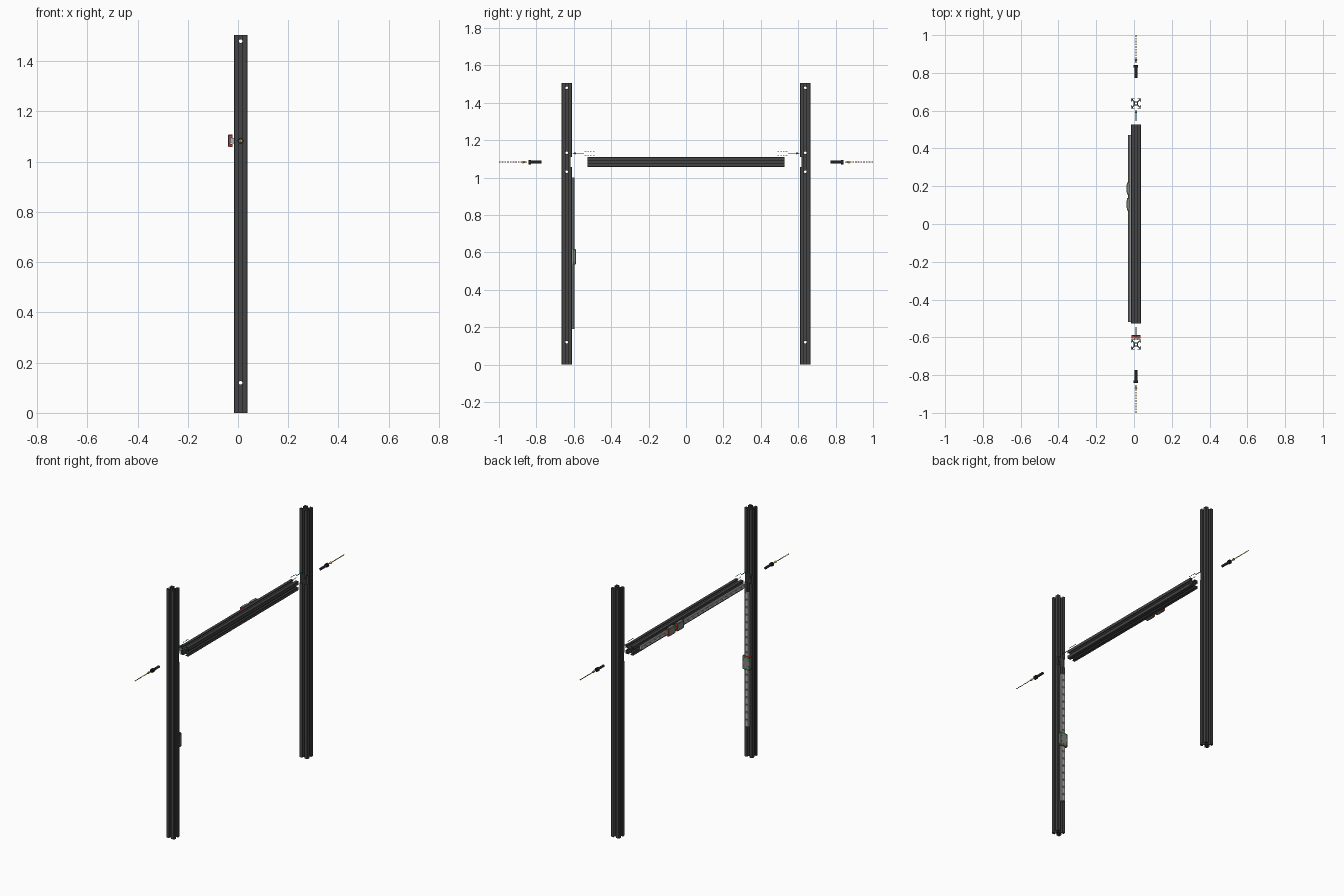
import bpy, bmesh, math
from mathutils import Matrix, Vector

if "Cube" in bpy.data.objects:
    bpy.data.objects.remove(bpy.data.objects["Cube"])

S = 0.00182              # one millimetre
CX = 0.0105              # frame centre plane in x
PY, BZ, H = 0.638, 1.083, 1.505
HALF = 15 * S
mats = {}
COL = {"black": (0.06, 0.06, 0.06), "screw": (0.02, 0.02, 0.025), "steel": (0.45, 0.46, 0.45),
       "block": (0.22, 0.24, 0.23), "green": (0.05, 0.25, 0.07), "red": (0.7, 0.03, 0.03),
       "gold": (0.6, 0.38, 0.06), "blue": (0.04, 0.28, 0.5)}


def finish(name, bm, color):
    me = bpy.data.meshes.new(name)
    bmesh.ops.recalc_face_normals(bm, faces=bm.faces)
    bm.to_mesh(me)
    bm.free()
    ob = bpy.data.objects.new(name, me)
    bpy.context.collection.objects.link(ob)
    if color:
        if color not in mats:
            mats[color] = bpy.data.materials.new(color)
            mats[color].diffuse_color = (*COL[color], 1)
        me.materials.append(mats[color])
    return ob


def extrude(name, loops, length, mat, color):
    """Fill nested 2D outlines (mm) and extrude along local z, centred."""
    cu = bpy.data.curves.new(name, 'CURVE')
    cu.dimensions, cu.fill_mode, cu.extrude = '2D', 'BOTH', length / 2
    for pts in loops:
        sp = cu.splines.new('POLY')
        sp.points.add(len(pts) - 1)
        for p, (x, y) in zip(sp.points, pts):
            p.co = (x * S, y * S, 0, 1)
        sp.use_cyclic_u = True
    tmp = bpy.data.objects.new(name, cu)
    bpy.context.collection.objects.link(tmp)
    dg = bpy.context.evaluated_depsgraph_get()
    me = bpy.data.meshes.new_from_object(tmp.evaluated_get(dg))
    bm = bmesh.new()
    bm.from_mesh(me)
    bpy.data.objects.remove(tmp)
    bpy.data.meshes.remove(me)
    bmesh.ops.remove_doubles(bm, verts=bm.verts, dist=1e-5)
    for f in bm.faces:
        f.smooth = False
        f.material_index = 0
    bm.transform(mat)
    return finish(name, bm, color)


def add_cyl(bm, a, b, r1, r2=None, seg=20):
    a, b = Vector(a), Vector(b)
    m = Matrix.Translation((a + b) / 2) @ (b - a).to_track_quat('Z', 'Y').to_matrix().to_4x4()
    bmesh.ops.create_cone(bm, cap_ends=True, segments=seg, radius1=r1,
                          radius2=r1 if r2 is None else r2, depth=(b - a).length, matrix=m)


def add_box(bm, c, size):
    bmesh.ops.create_cube(bm, size=1, matrix=Matrix.Translation(c) @ Matrix.Diagonal((*size, 1)))


def cut(ob, *cutters):
    tools = [finish("cutter", bm, None) for bm in cutters]
    for t in tools:
        t.hide_render = True
        m = ob.modifiers.new("cut", 'BOOLEAN')
        m.operation, m.object, m.solver = 'DIFFERENCE', t, 'EXACT'
    dg = bpy.context.evaluated_depsgraph_get()
    me = bpy.data.meshes.new_from_object(ob.evaluated_get(dg))
    ob.modifiers.clear()
    ob.data = me
    for t in tools:
        bpy.data.objects.remove(t)


# T-slot profile: one quarter outline turned four times, plus bore and corner hollows
quarter = [(6.5, 4), (10.5, 8.25), (13, 8.25), (13, 4.1), (15, 4.1), (15, 13.5),
           (13.5, 15), (4.1, 15), (4.1, 13), (8.25, 13), (8.25, 10.5), (4, 6.5)]
corner = [(10.9, 10.9), (13.3, 10.9), (13.3, 13.3), (10.9, 13.3)]


def turn(pts, k):
    for _ in range(k):
        pts = [(-y, x) for x, y in pts]
    return pts


bore = [(3.4 * math.cos(i * math.pi / 8), 3.4 * math.sin(i * math.pi / 8)) for i in range(16)]
tslot = [sum((turn(quarter, k) for k in range(4)), []), bore] + [turn(corner, k) for k in range(4)]

# local x -> -Z, local y -> -X, local z -> Y
ALONG_Y = Matrix(((0, -1, 0, 0), (0, 0, 1, 0), (-1, 0, 0, 0), (0, 0, 0, 1)))

# posts with drilled access holes and a notch where the crossbar meets
for s, side in ((-1, "front"), (1, "back")):
    y = s * PY
    post = extrude(side + "_post", tslot, H, Matrix.Translation((CX, y, H / 2)), "black")
    bx, by = bmesh.new(), bmesh.new()
    for z in (0.12, 1.032, 1.133, 1.48):
        add_cyl(bx, (CX - 0.05, y, z), (CX + 0.05, y, z), 4 * S)
    add_box(bx, (CX, y - s * HALF, BZ), (0.1, 0.016, 0.0548))
    for z in (0.12, BZ, 1.48):
        add_cyl(by, (CX, y - 0.05, z), (CX, y + 0.05, z), 4 * S)
    cut(post, bx, by)

# crossbar
extrude("crossbar", tslot, 1.054, Matrix.Translation((CX, 0, BZ)) @ ALONG_Y, "black")

# linear rails and carriages
rail_pts = [(-6, 0), (6, 0), (6, 4), (5, 4.7), (5, 5.8), (6, 6.5), (6, 7.6), (5.6, 8),
            (-5.6, 8), (-6, 7.6), (-6, 6.5), (-5, 5.8), (-5, 4.7), (-6, 4)]


def saddle(w, lo, hi):
    return [[(-w, lo), (-6.5, lo), (-6.5, 8.4), (6.5, 8.4), (6.5, lo), (w, lo),
             (w, hi - 1), (w - 1, hi), (1 - w, hi), (-w, hi - 1)]]


def rail(name, length, mat):
    ob = extrude(name, [rail_pts], length, Matrix(), "steel")
    n = int(length / (25 * S))
    bore, sink = bmesh.new(), bmesh.new()
    for i in range(n):
        z = (i - (n - 1) / 2) * 25 * S
        add_cyl(sink, (0, 3.5 * S, z), (0, 10 * S, z), 3 * S, seg=16)
        add_cyl(bore, (0, -S, z), (0, 5 * S, z), 1.75 * S, seg=12)
    cut(ob, sink, bore)
    ob.data.transform(mat)


def carriage(name, length, mat):
    body = length - 13 * S
    ob = extrude(name + "_block", saddle(13.5, 3, 12.2), body, Matrix(), "block")
    holes = bmesh.new()
    for x in (-10, 10):
        for z in (-0.3, 0.3):
            add_cyl(holes, (x * S, 9 * S, z * body), (x * S, 14 * S, z * body), 1.5 * S, seg=12)
    cut(ob, holes)
    ob.data.transform(mat)
    for s, end in ((-1, "lower"), (1, "upper")):
        def at(d):
            return mat @ Matrix.Translation((0, 0, s * (body / 2 + d * S)))
        extrude(f"{name}_{end}_cap", saddle(13, 3.2, 11.8), 5 * S, at(2.5), "green")
        extrude(f"{name}_{end}_wiper", saddle(12.6, 3.4, 11.5), 1.5 * S, at(5.75), "red")


T = Matrix.Translation
rail("crossbar_rail", 0.99, T((CX - HALF, -0.025, BZ)) @ ALONG_Y)
rail("post_rail", 0.81, T((CX, HALF - PY, 0.595)))
for i, y in enumerate((0.105, 0.188)):
    carriage(f"crossbar_carriage_{i + 1}", 0.065, T((CX - HALF, y, BZ)) @ ALONG_Y)
carriage("post_carriage", 0.083, T((CX, HALF - PY, 0.578)))


# socket screws, dashed assembly arrows and slide markers at both ends
def smooth(ob):
    bpy.context.view_layer.objects.active = ob
    bpy.ops.object.select_all(action='DESELECT')
    ob.select_set(True)
    bpy.ops.object.shade_smooth_by_angle(angle=math.radians(35))


for s, side in ((-1, "front"), (1, "back")):
    bm = bmesh.new()
    add_cyl(bm, (CX, s * 0.842, BZ), (CX, s * 0.8274, BZ), 6.5 * S, seg=24)
    screw = finish(side + "_screw_head", bm, "screw")
    hexa = bmesh.new()
    add_cyl(hexa, (CX, s * 0.85, BZ), (CX, s * 0.834, BZ), 3.4 * S, seg=6)
    cut(screw, hexa)
    smooth(screw)
    bm = bmesh.new()
    add_cyl(bm, (CX, s * 0.8274, BZ), (CX, s * 0.773, BZ), 4 * S, seg=24)
    smooth(finish(side + "_screw_shank", bm, "screw"))

    bm = bmesh.new()
    for i in range(9):
        y = 1.0 - i * 0.0145
        add_cyl(bm, (CX, s * y, BZ), (CX, s * (y - 0.0095), BZ), 0.0025, seg=10)
    add_cyl(bm, (CX, s * 0.873, BZ), (CX, s * 0.847, BZ), 0.007, 0, seg=16)
    smooth(finish(side + "_screw_arrow", bm, "gold"))

    bm = bmesh.new()
    z = 1.13
    add_cyl(bm, (CX, s * 0.545, z), (CX, s * 0.59, z), 0.002, seg=10)
    add_cyl(bm, (CX, s * 0.588, z), (CX, s * 0.609, z), 0.006, 0, seg=16)
    for i in range(4):
        for dz in (-0.011, 0.011):
            add_box(bm, (CX, s * (0.494 + i * 0.0145), z + dz), (0.002, 0.009, 0.003))
    finish(side + "_slide_arrow", bm, "blue")

for m in bpy.data.materials:
    if m.users and not m.is_grease_pencil:
        m.use_nodes = True
        m.node_tree.nodes["Principled BSDF"].inputs["Base Color"].default_value = m.diffuse_color
